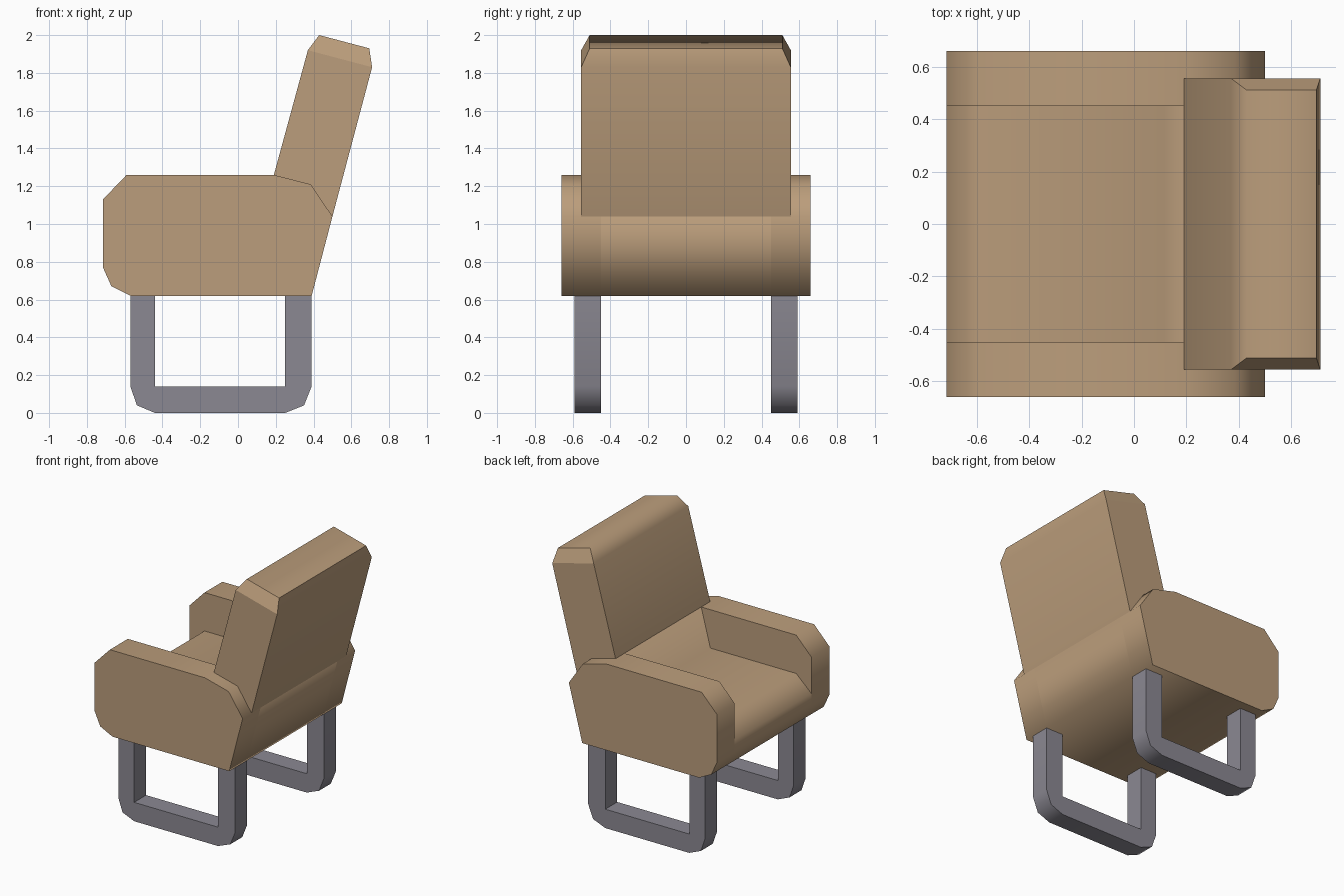
import bpy
import bmesh

cube = bpy.data.objects.get("Cube")
if cube:
    bpy.data.objects.remove(cube, do_unlink=True)


def material(name, colour):
    mat = bpy.data.materials.new(name)
    mat.use_nodes = True
    mat.diffuse_color = (*colour, 1)
    mat.node_tree.nodes["Principled BSDF"].inputs["Base Color"].default_value = (*colour, 1)
    return mat


def extrude(name, profile, y0, y1, mat, sharp=(), taper=None):
    """Extrude an xz profile along y: smooth round the profile, flat end caps.
    sharp lists hard profile corners; taper = (corners, inset, neighbours)
    pulls corners inwards and creases the caps between their neighbours."""
    bm = bmesh.new()
    rows = [[bm.verts.new((x, y, z)) for x, z in profile] for y in (y0, y1)]
    n = len(profile)
    for i in range(n):
        j = (i + 1) % n
        face = bm.faces.new((rows[0][i], rows[0][j], rows[1][j], rows[1][i]))
        face.smooth = True
    for row in rows:
        cap = bm.faces.new(row)
        for edge in cap.edges:
            edge.smooth = False
    for i in sharp:
        bm.edges.get((rows[0][i], rows[1][i])).smooth = False
    if taper:
        corners, inset, neighbours = taper
        for row, shift in zip(rows, (inset, -inset)):
            for i in corners:
                row[i].co.y += shift
            split = bmesh.ops.connect_verts(bm, verts=[row[i] for i in neighbours])
            for edge in split["edges"]:
                edge.smooth = False
    bmesh.ops.recalc_face_normals(bm, faces=bm.faces)
    mesh = bpy.data.meshes.new(name)
    bm.to_mesh(mesh)
    bm.free()
    mesh.materials.append(mat)
    obj = bpy.data.objects.new(name, mesh)
    bpy.context.collection.objects.link(obj)
    return obj


fabric = material("tan fabric", (0.50, 0.34, 0.20))
metal = material("grey metal", (0.26, 0.25, 0.29))

# Lower outline shared by the seat and the arms, from back to front
underside = [(0.5, 1.04), (0.39, 0.62), (-0.57, 0.62), (-0.67, 0.67), (-0.715, 0.77)]

# Seat between the arms, rising into the backrest
seat = underside + [(-0.715, 0.86), (-0.59, 0.975), (0.115, 0.975), (0.19, 1.26)]
extrude("seat", seat, -0.45, 0.45, fabric)

# Backrest with its top corners tapered in
backrest = [(0.5, 1.04), (0.3, 1.1), (0.19, 1.26), (0.37, 1.92),
            (0.43, 2.0), (0.695, 1.93), (0.71, 1.83)]
extrude("backrest", backrest, -0.555, 0.555, fabric,
        sharp=(0, 2, 5), taper=((4, 5), 0.045, (3, 6)))

# Arms and U-shaped leg frames on both sides
arm = underside + [(-0.715, 1.13), (-0.59, 1.26), (0.19, 1.26), (0.385, 1.21)]
leg = [(-0.57, 0.64), (-0.57, 0.14), (-0.535, 0.04), (-0.44, 0), (0.25, 0),
       (0.35, 0.04), (0.39, 0.14), (0.39, 0.64),
       (0.25, 0.64), (0.25, 0.14), (-0.44, 0.14), (-0.44, 0.64)]
for side, s in (("left", 1), ("right", -1)):
    extrude(side + "_arm", arm, s * 0.45, s * 0.66, fabric)
    extrude(side + "_leg_frame", leg, s * 0.45, s * 0.59, metal,
            sharp=(0, 7, 8, 9, 10, 11))
